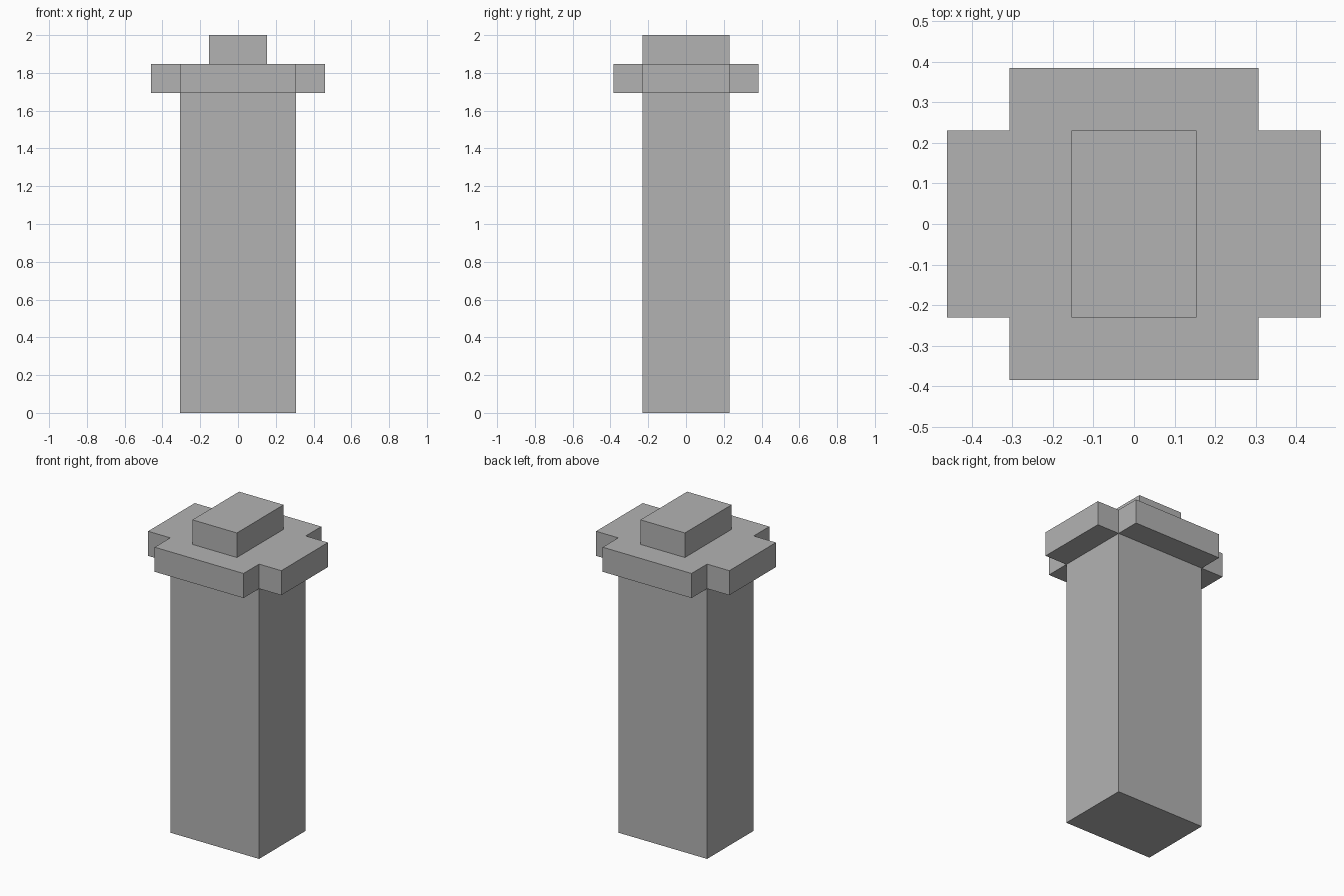
import bpy
import bmesh

cube = bpy.data.objects.get("Cube")
if cube:
    bpy.data.objects.remove(cube, do_unlink=True)

U = 2 / 13  # block unit: the post is 13 units tall

stone = bpy.data.materials.new("plain grey")
stone.use_nodes = True
grey = (0.45, 0.45, 0.45, 1)
stone.diffuse_color = grey
stone.node_tree.nodes["Principled BSDF"].inputs["Base Color"].default_value = grey


def prism(name, outline, bottom, top):
    """Extrude a flat outline (in block units) between two heights."""
    bm = bmesh.new()
    face = bm.faces.new([bm.verts.new((x * U, y * U, bottom * U)) for x, y in outline])
    grown = bmesh.ops.extrude_face_region(bm, geom=[face], use_keep_orig=True)
    raised = [v for v in grown["geom"] if isinstance(v, bmesh.types.BMVert)]
    bmesh.ops.translate(bm, verts=raised, vec=(0, 0, (top - bottom) * U))
    bmesh.ops.recalc_face_normals(bm, faces=bm.faces)
    mesh = bpy.data.meshes.new(name)
    bm.to_mesh(mesh)
    bm.free()
    mesh.materials.append(stone)
    obj = bpy.data.objects.new(name, mesh)
    bpy.context.collection.objects.link(obj)
    return obj


def mirrored(corner):
    """Mirror the points of one corner into a closed outline."""
    back = corner[::-1]
    return (corner + [(-x, y) for x, y in back]
            + [(-x, -y) for x, y in corner] + [(x, -y) for x, y in back])


# Tall shaft
prism("shaft", mirrored([(2, 1.5)]), 0, 11)
# Cross-shaped collar with notched corners
prism("collar", mirrored([(3, 1.5), (2, 1.5), (2, 2.5)]), 11, 12)
# Small block on top
prism("top_block", mirrored([(1, 1.5)]), 12, 13)
